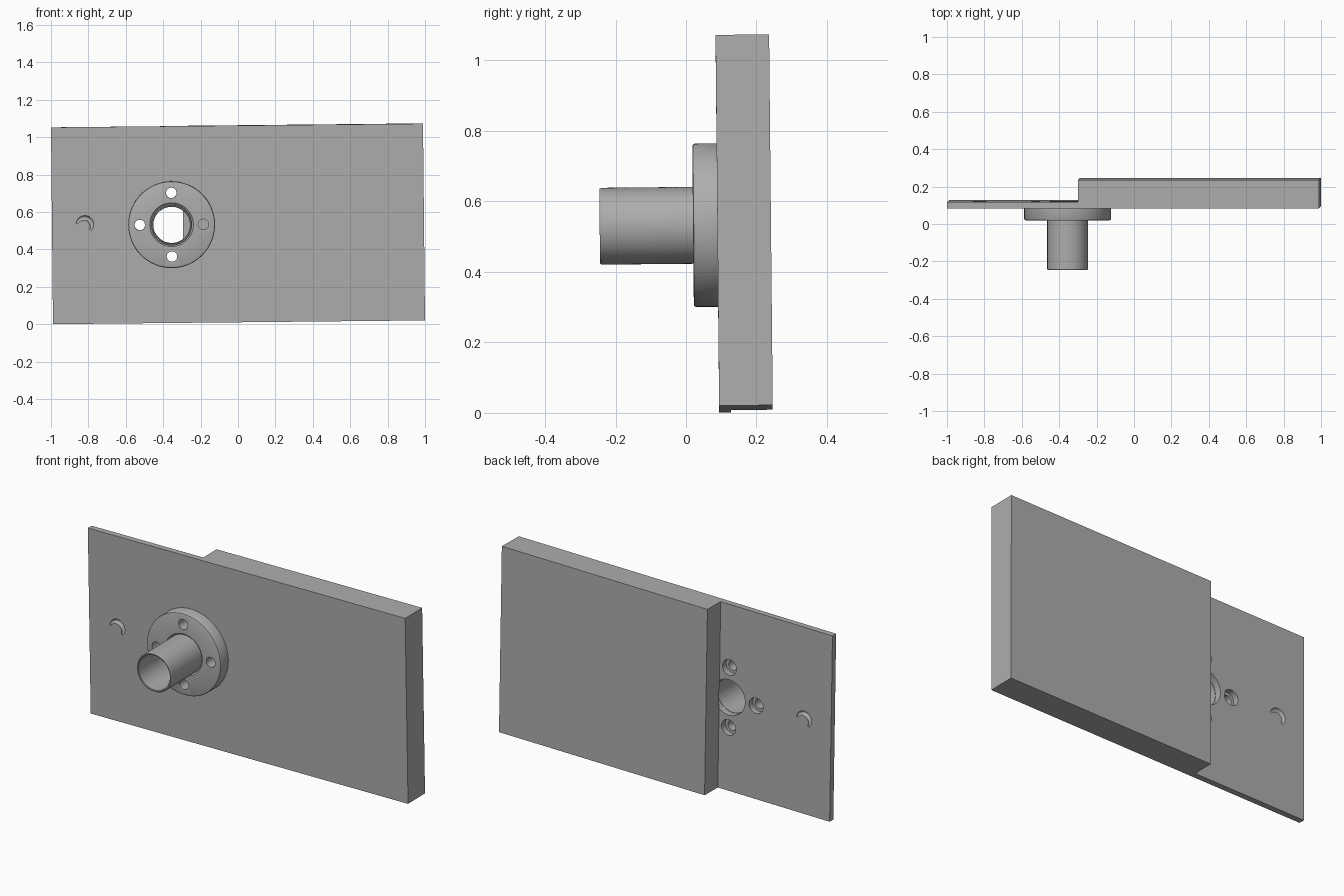
import bpy, bmesh, math
from mathutils import Matrix, Vector

if "Cube" in bpy.data.objects:
    bpy.data.objects.remove(bpy.data.objects["Cube"])

# Whole assembly leans slightly; parts are built in a local frame (front face y = 0)
LEAN = (Matrix.Translation((0, 0.089, 0.5365))
        @ Matrix.Rotation(-0.0101, 4, 'Y') @ Matrix.Rotation(0.0098, 4, 'X'))
CX = -0.355          # pipe axis
THIN, THICK = 0.033, 0.152

grey = bpy.data.materials.new("plain_grey")
grey.diffuse_color = (0.42, 0.42, 0.42, 1)
grey.use_nodes = True
grey.node_tree.nodes["Principled BSDF"].inputs["Base Color"].default_value = grey.diffuse_color


def make(name, bm):
    bmesh.ops.recalc_face_normals(bm, faces=bm.faces)
    me = bpy.data.meshes.new(name)
    bm.to_mesh(me)
    bm.free()
    ob = bpy.data.objects.new(name, me)
    bpy.context.collection.objects.link(ob)
    me.materials.append(grey)
    ob.matrix_world = LEAN
    return ob


def cylinder(name, x, z, r, y0, y1, seg=32):
    bm = bmesh.new()
    m = Matrix.Translation((x, (y0 + y1) / 2, z)) @ Matrix.Rotation(math.pi / 2, 4, 'X')
    bmesh.ops.create_cone(bm, cap_ends=True, segments=seg, radius1=r, radius2=r,
                          depth=y1 - y0, matrix=m)
    return make(name, bm)


def lathe(name, profile, seg=64):
    """Spin a closed (radius, y) profile around the pipe axis."""
    bm = bmesh.new()
    rings = [[bm.verts.new((CX + r * math.cos(a), y, r * math.sin(a))) for r, y in profile]
             for a in (2 * math.pi * i / seg for i in range(seg))]
    n = len(profile)
    for i in range(seg):
        a, b = rings[i], rings[(i + 1) % seg]
        for j in range(n):
            k = (j + 1) % n
            bm.faces.new((a[j], a[k], b[k], b[j]))
    return make(name, bm)


def arc_cutter(name, x, z, y, a0, a1, big=0.04, small=0.014, steps=20, seg=12):
    """Bent rod with tapered ends that carves a crescent groove."""
    bm = bmesh.new()
    rings = []
    for i in range(steps + 1):
        t = i / steps
        a = a0 + (a1 - a0) * t
        r = small * (0.35 + 0.65 * math.sin(math.pi * t))
        ring = []
        for j in range(seg):
            b = 2 * math.pi * j / seg
            d = big + r * math.cos(b)
            ring.append(bm.verts.new((x + d * math.cos(a), y + r * math.sin(b), z + d * math.sin(a))))
        rings.append(ring)
    for p, q in zip(rings, rings[1:]):
        for j in range(seg):
            k = (j + 1) % seg
            bm.faces.new((p[j], p[k], q[k], q[j]))
    bm.faces.new(rings[0])
    bm.faces.new(rings[-1])
    return make(name, bm)


def cut(target, cutters):
    bpy.context.view_layer.objects.active = target
    for c in cutters:
        mod = target.modifiers.new("cut", 'BOOLEAN')
        mod.operation, mod.solver, mod.object = 'DIFFERENCE', 'EXACT', c
        bpy.ops.object.modifier_apply(modifier=mod.name)
        c.hide_render = True
    for c in cutters:
        bpy.data.objects.remove(c)


def smooth(ob):
    bpy.ops.object.select_all(action='DESELECT')
    ob.select_set(True)
    bpy.context.view_layer.objects.active = ob
    bpy.ops.object.shade_smooth_by_angle(angle=math.radians(30))


# Stepped panel: thin left end, thick block on the right
W, H, STEP = 0.9945, 0.526, -0.294
outline = [(-W, 0), (W, 0), (W, THICK), (STEP, THICK), (STEP, THIN), (-W, THIN)]
bm = bmesh.new()
base = bm.faces.new([bm.verts.new((x, y, -H)) for x, y in outline])
up = bmesh.ops.extrude_face_region(bm, geom=[base])
bmesh.ops.translate(bm, vec=Vector((0, 0, 2 * H)),
                    verts=[v for v in up['geom'] if isinstance(v, bmesh.types.BMVert)])
panel = make("stepped_panel", bm)

bolts = [(CX + 0.17, 0), (CX - 0.17, 0), (CX, 0.17), (CX, -0.17)]
cutters = [cylinder("bore_cut", CX, 0, 0.1, -0.02, THIN + 0.001, 64)]
cutters += [cylinder("bolt_cut", x, z, 0.044, -0.02, THIN + 0.001) for x, z in bolts]
cutters.append(arc_cutter("front_groove_cut", -0.822, 0, 0,
                          math.radians(165), math.radians(-40)))
cutters.append(arc_cutter("back_groove_cut", -0.822, 0, THIN,
                          math.radians(15), math.radians(220)))
cut(panel, cutters)
smooth(panel)

# Round flange with softened rim and four bolt holes
flange = lathe("flange", [(0.1, 0), (0.232, 0), (0.232, -0.062), (0.2295, -0.067),
                          (0.225, -0.069), (0.117, -0.069), (0.109, -0.061), (0.1, -0.061)])
cut(flange, [cylinder("bolt_cut", x, z, 0.028, -0.1, 0.02) for x, z in bolts])
smooth(flange)

# Hollow pipe with chamfered open end
pipe = lathe("pipe", [(0.098, -0.004), (0.109, -0.004), (0.109, -0.329), (0.106, -0.334),
                      (0.101, -0.334), (0.098, -0.331)])
smooth(pipe)
